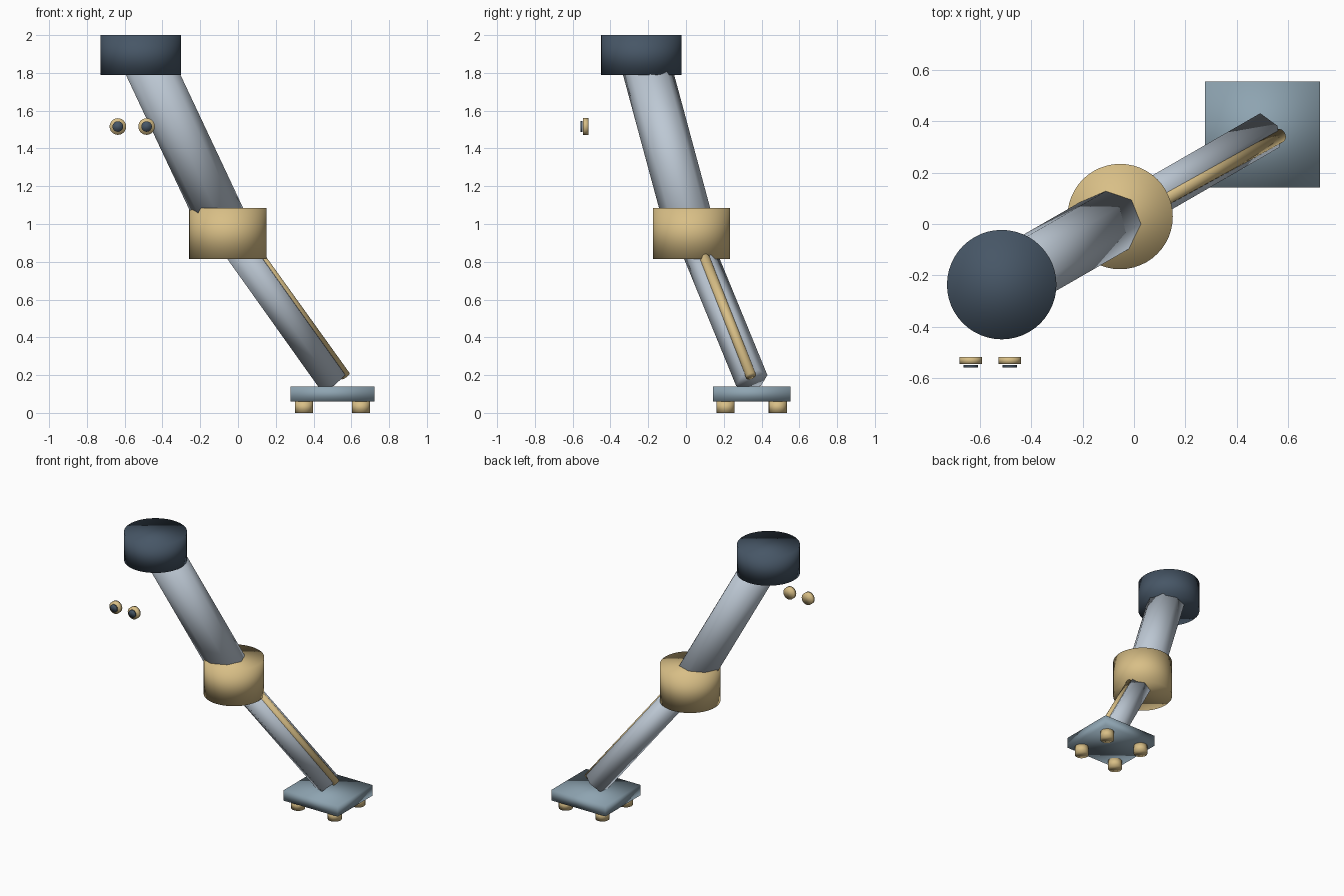
import bpy
from mathutils import Vector

cube = bpy.data.objects.get("Cube")
if cube:
    bpy.data.objects.remove(cube, do_unlink=True)


def material(name, color):
    mat = bpy.data.materials.new(name)
    mat.use_nodes = True
    mat.diffuse_color = (*color, 1)
    mat.node_tree.nodes["Principled BSDF"].inputs["Base Color"].default_value = (*color, 1)
    return mat


slate = material("dark slate", (0.062, 0.093, 0.133))
steel = material("blue grey", (0.27, 0.37, 0.44))
silver = material("light silver", (0.51, 0.58, 0.66))
brass = material("pale brass", (0.69, 0.52, 0.24))


def finish(name, mat):
    obj = bpy.context.object
    obj.name = name
    obj.data.materials.append(mat)
    bpy.ops.object.shade_smooth()
    return obj


def rod(name, start, end, radius, sides, mat):
    """Capped cylinder running between two points."""
    start, end = Vector(start), Vector(end)
    axis = start - end
    turn = Vector((0, 0, 1)).rotation_difference(axis)
    bpy.ops.mesh.primitive_cylinder_add(
        vertices=sides, radius=radius, depth=axis.length,
        location=(start + end) / 2, rotation=turn.to_euler())
    return finish(name, mat)


# Joint centres
hip = Vector((-0.515, -0.236, 1.93))
knee = Vector((-0.054, 0.029, 0.95))
ankle = Vector((0.5, 0.348, 0.172))

# Hip and knee drums
rod("hip_joint", (hip.x, hip.y, 2.0), (hip.x, hip.y, 1.79), 0.213, 48, slate)
rod("knee_joint", (knee.x, knee.y, 1.085), (knee.x, knee.y, 0.815), 0.205, 48, brass)

# Leg tubes and the piston along the shin
rod("upper_leg", hip, knee, 0.131, 8, silver)
rod("lower_leg", knee, ankle, 0.088, 6, silver)
rod("shin_piston", (0.04, 0.055, 0.93), (0.568, 0.344, 0.195), 0.028, 16, brass)

# Foot plate with four pegs
bpy.ops.mesh.primitive_cube_add(size=1, location=(ankle.x, ankle.y, 0.1))
bpy.context.object.scale = (0.446, 0.412, 0.078)
bpy.ops.object.transform_apply(location=False, rotation=False, scale=True)
finish("foot_plate", steel)
for x_side, x_name in ((-1, "right"), (1, "left")):
    for y_side, y_name in ((-1, "front"), (1, "back")):
        x, y = ankle.x + 0.151 * x_side, ankle.y + 0.138 * y_side
        rod(f"foot_peg_{y_name}_{x_name}", (x, y, 0.062), (x, y, 0), 0.048, 24, brass)

# Pair of eyes with dark pupils
for x, side in ((-0.636, "right"), (-0.484, "left")):
    z = 1.516
    rod(f"eye_{side}", (x, -0.517, z), (x, -0.545, z), 0.044, 24, brass)
    rod(f"pupil_{side}", (x, -0.549, z), (x, -0.558, z), 0.028, 24, slate)
